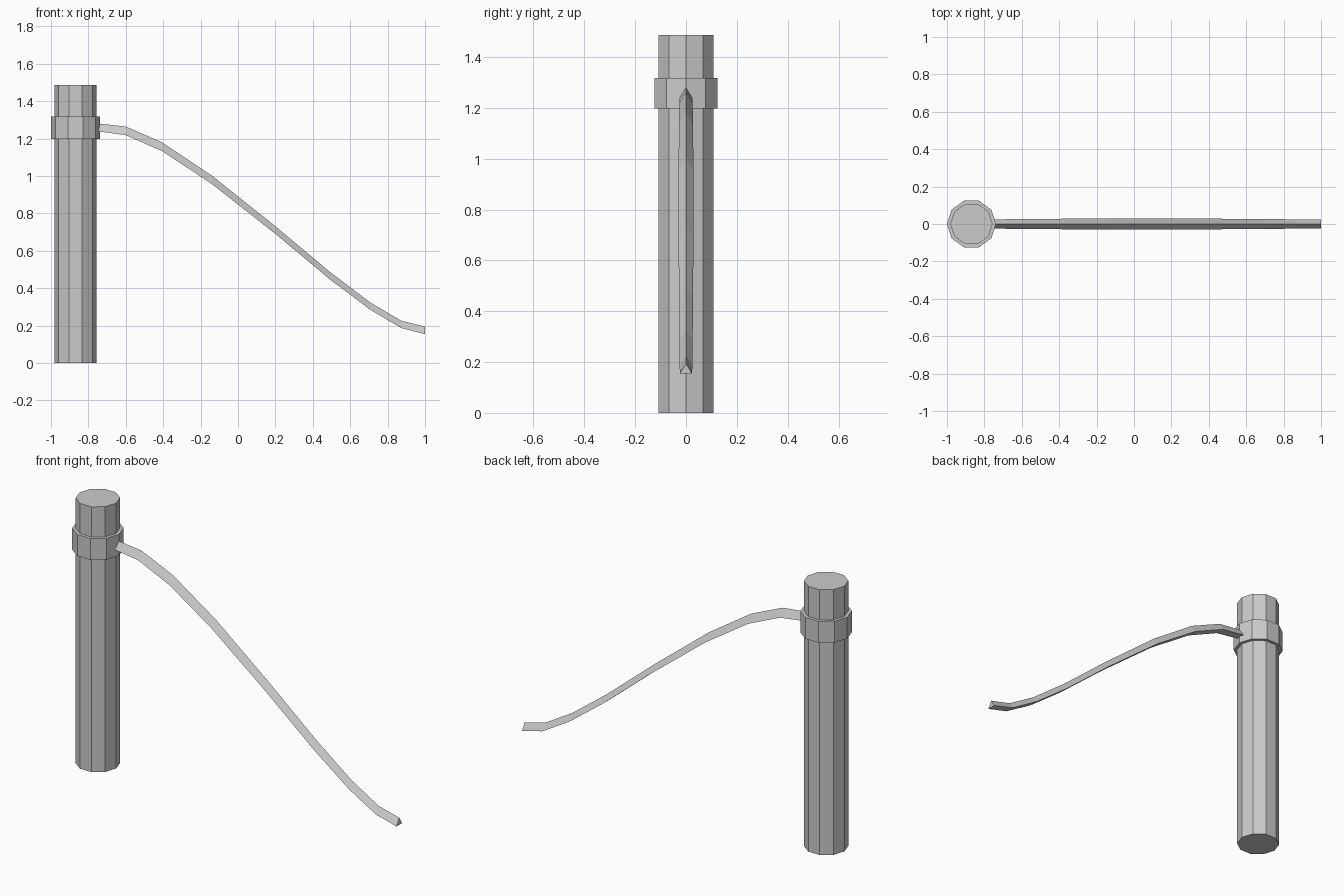
import bpy, bmesh

if "Cube" in bpy.data.objects:
    bpy.data.objects.remove(bpy.data.objects["Cube"])

POST_X = -0.869


def decagon_column(name, radius, z0, z1):
    bpy.ops.mesh.primitive_cylinder_add(vertices=10, radius=radius, depth=z1 - z0,
                                        location=(POST_X, 0, (z0 + z1) / 2))
    ob = bpy.context.object
    ob.name = name
    # turn so that corners point along x
    ob.rotation_euler.z = 1.5707963
    return ob


# Post and the band wrapped around it
decagon_column("post", 0.113, 0, 1.487)
decagon_column("rope_band", 0.131, 1.198, 1.318)

# Hanging rope: upright triangular sections (x, ridge z, height, half width)
sections = [
    (-0.745, 1.280, 0.042, 0.025),
    (-0.600, 1.264, 0.046, 0.026),
    (-0.405, 1.179, 0.047, 0.028),
    (-0.140, 1.002, 0.045, 0.029),
    (0.200, 0.731, 0.041, 0.029),
    (0.490, 0.488, 0.040, 0.028),
    (0.705, 0.325, 0.039, 0.026),
    (0.872, 0.226, 0.039, 0.025),
    (1.000, 0.194, 0.040, 0.024),
]
bm = bmesh.new()
rings = [[bm.verts.new(p) for p in ((x, 0, z), (x, w, z - h), (x, -w, z - h))]
         for x, z, h, w in sections]
for a, b in zip(rings, rings[1:]):
    for i in range(3):
        j = (i + 1) % 3
        bm.faces.new((a[i], a[j], b[j], b[i]))
bm.faces.new(rings[0])
bm.faces.new(rings[-1])
bmesh.ops.recalc_face_normals(bm, faces=bm.faces)
mesh = bpy.data.meshes.new("rope")
bm.to_mesh(mesh)
bm.free()
bpy.context.collection.objects.link(bpy.data.objects.new("rope", mesh))
